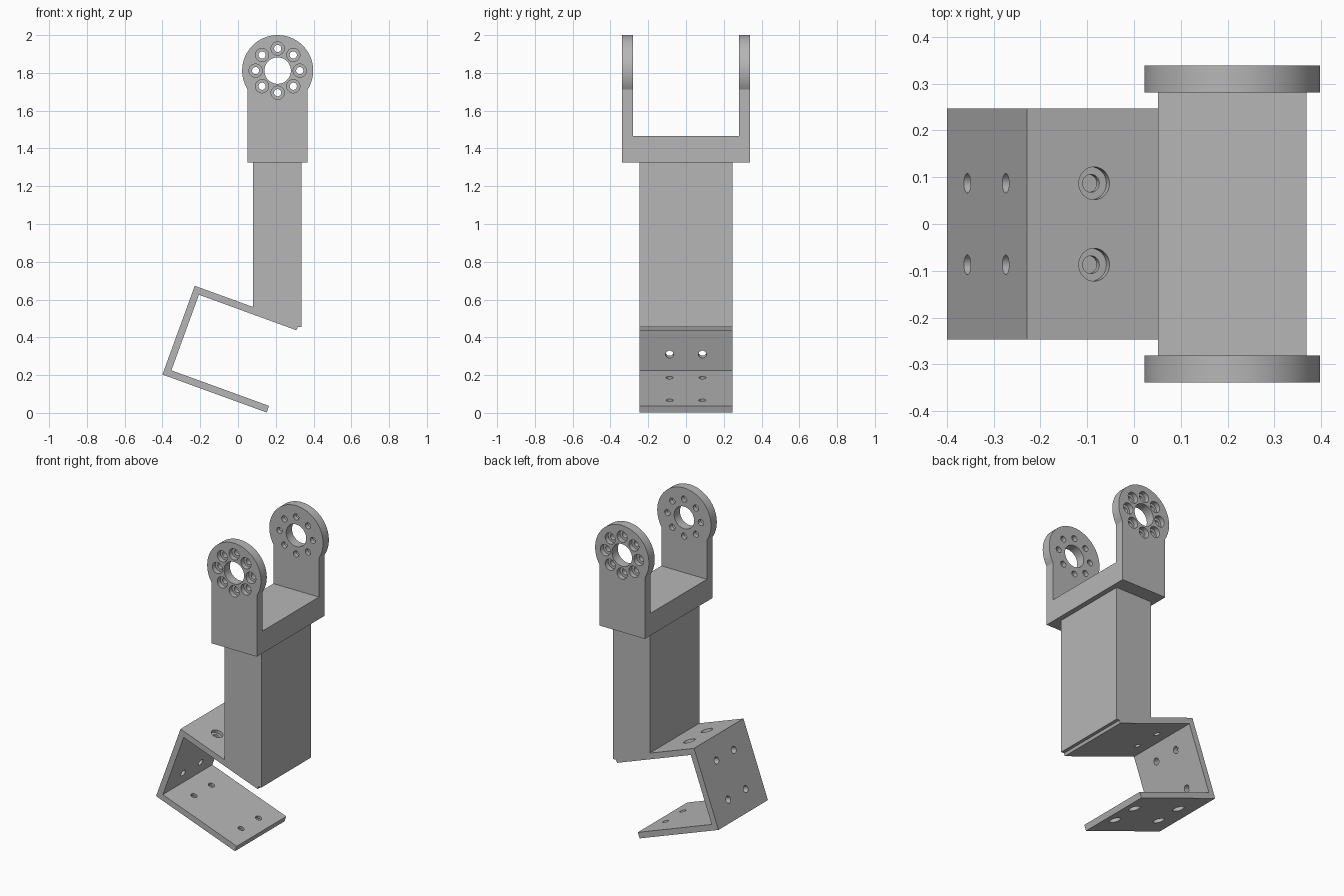
import bpy, bmesh
from math import sin, cos, pi, radians, acos
from mathutils import Vector

cube = bpy.data.objects.get("Cube")
if cube:
    bpy.data.objects.remove(cube, do_unlink=True)

grey = bpy.data.materials.new("plain grey")
grey.use_nodes = True
grey.diffuse_color = (0.47, 0.47, 0.47, 1)
grey.node_tree.nodes["Principled BSDF"].inputs["Base Color"].default_value = grey.diffuse_color


def finish(bm, name):
    bmesh.ops.recalc_face_normals(bm, faces=bm.faces)
    mesh = bpy.data.meshes.new(name)
    bm.to_mesh(mesh)
    bm.free()
    mesh.materials.append(grey)
    obj = bpy.data.objects.new(name, mesh)
    bpy.context.collection.objects.link(obj)
    return obj


def extrude_y(name, outline, half):
    """Solid from an x-z outline, spanning -half to half in y."""
    bm = bmesh.new()
    face = bm.faces.new([bm.verts.new((x, -half, z)) for x, z in outline])
    out = bmesh.ops.extrude_face_region(bm, geom=[face])
    moved = [v for v in out["geom"] if isinstance(v, bmesh.types.BMVert)]
    bmesh.ops.translate(bm, verts=moved, vec=(0, 2 * half, 0))
    return finish(bm, name)


def add_pin(bm, centre, axis, steps, sides=32):
    """Stepped round cutter; steps are (radius, height along axis)."""
    turn = Vector(axis).to_track_quat("Z", "Y")
    rings = []
    for r, h in steps:
        rings.append([bm.verts.new(Vector(centre) + turn @ Vector(
            (r * cos(2 * pi * i / sides), r * sin(2 * pi * i / sides), h)))
            for i in range(sides)])
    for a, b in zip(rings, rings[1:]):
        for i in range(sides):
            j = (i + 1) % sides
            bm.faces.new((a[i], a[j], b[j], b[i]))
    bm.faces.new(rings[0])
    bm.faces.new(rings[-1])


def cut(obj, cutter):
    cutter.hide_render = True
    mod = obj.modifiers.new("cut", "BOOLEAN")
    mod.operation = "DIFFERENCE"
    mod.solver = "EXACT"
    mod.object = cutter
    bpy.context.view_layer.objects.active = obj
    bpy.ops.object.modifier_apply(modifier=mod.name)
    bpy.data.objects.remove(cutter, do_unlink=True)


def smooth(obj):
    bpy.ops.object.select_all(action="DESELECT")
    obj.select_set(True)
    bpy.context.view_layer.objects.active = obj
    bpy.ops.object.shade_smooth_by_angle(angle=radians(30))


def counterbore(depth, through):
    return [(0.035, 0.03), (0.035, -depth), (0.019, -depth), (0.019, -through)]


# Fork: rounded outline, slotted through the middle
cx, cz, ear_r, arm = 0.21, 1.812, 0.188, 0.159
outer, inner = 0.339, 0.281
start = -acos(arm / ear_r)
span = pi - 2 * start
steps = 64
outline = [(cx - arm, 1.325), (cx + arm, 1.325)]
outline += [(cx + ear_r * cos(start + span * i / steps),
             cz + ear_r * sin(start + span * i / steps)) for i in range(steps + 1)]
fork = extrude_y("fork", outline, outer)
cut(fork, extrude_y("slot_cutter", [(-0.2, 1.465), (0.6, 1.465), (0.6, 2.2), (-0.2, 2.2)], inner))

# Hub hole and ring of counterbored screw holes in both ears
bm = bmesh.new()
add_pin(bm, (cx, 0, cz), (0, 1, 0), [(0.07, -0.5), (0.07, 0.5)], 48)
for side in (-1, 1):
    for i in range(8):
        a = i * pi / 4
        add_pin(bm, (cx + 0.117 * cos(a), side * outer, cz + 0.117 * sin(a)),
                (0, side, 0), counterbore(0.03, 0.1))
cut(fork, finish(bm, "ear_hole_cutter"))
smooth(fork)

# Tilted C-shaped clamp, laid out along its own two directions
tilt = radians(20)
depth, height, wall, half = 0.587, 0.5, 0.037, 0.247
along = Vector((cos(tilt), 0, -sin(tilt)))
up = Vector((sin(tilt), 0, cos(tilt)))
corner = Vector((-0.4, 0, 0.203))


def at(u, v, y=0):
    return corner + along * u + up * v + Vector((0, y, 0))


profile = [(0, 0), (depth, 0), (depth, wall), (wall, wall), (wall, height - wall),
           (depth, height - wall), (depth, height), (0, height)]
clamp = extrude_y("clamp_bracket", [at(u, v).xz for u, v in profile], half)

# Screw holes in the three plates
bm = bmesh.new()
for y in (-0.087, 0.087):
    add_pin(bm, at(0.153, height, y), up, counterbore(0.02, 0.07))
    for u in (0.15, 0.5):
        add_pin(bm, at(u, 0, y), -up, counterbore(0.02, 0.07))
    for v in (0.127, 0.367):
        add_pin(bm, at(0, v, y), along, [(0.021, -0.05), (0.021, 0.08)])
cut(clamp, finish(bm, "clamp_hole_cutter"))
smooth(clamp)

# Column, its foot cut along the slope of the clamp's upper plate
foot = at(depth, height - wall / 2)
left, right = 0.08, 0.337
slope_z = foot.z + (foot.x - left) * sin(tilt) / cos(tilt)
extrude_y("column", [(left, 1.325), (left, slope_z), (foot.x, foot.z),
                     (right, foot.z), (right, 1.325)], half)
